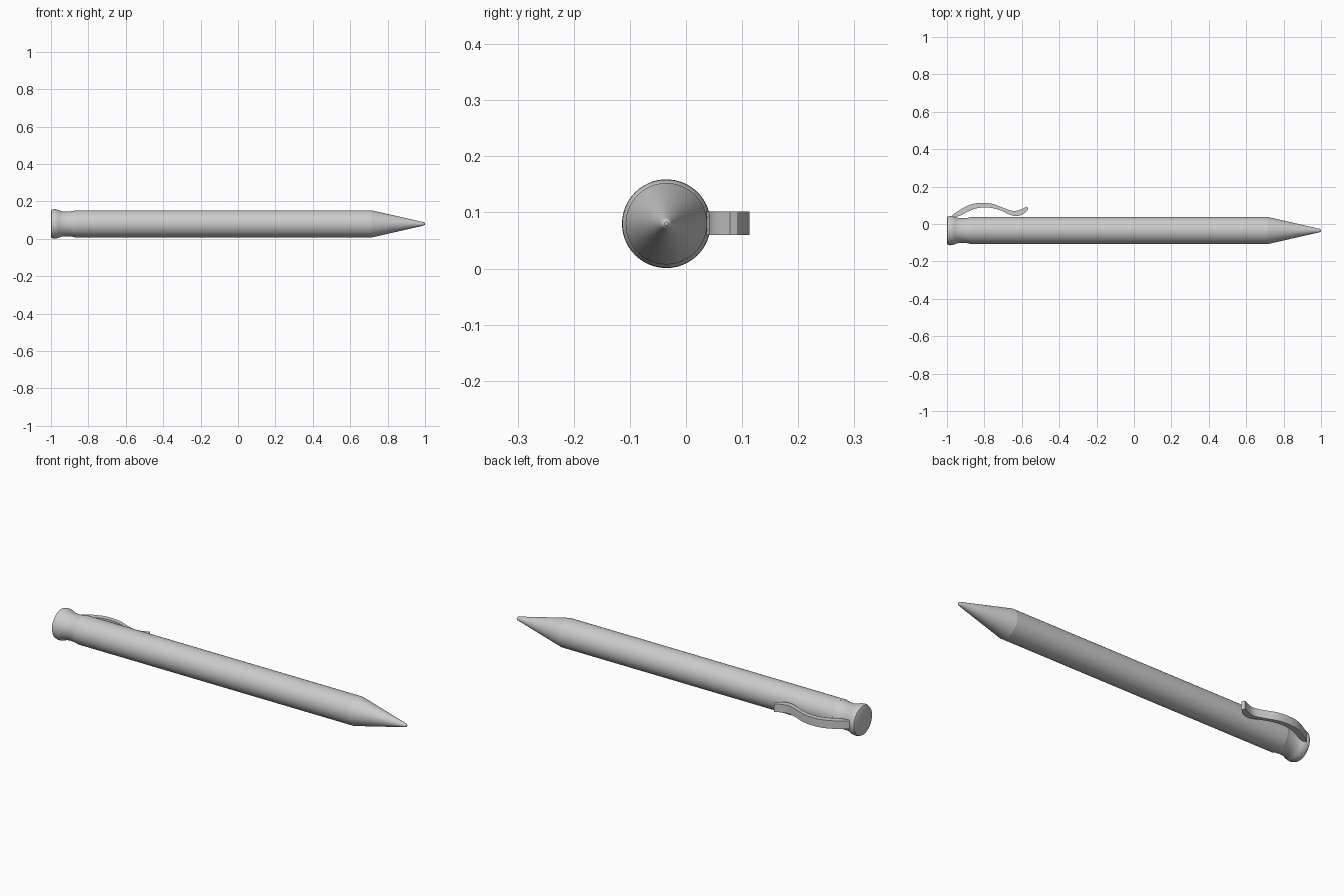
import bpy, bmesh, math
from mathutils import Matrix, Vector

cube = bpy.data.objects.get("Cube")
if cube:
    bpy.data.objects.remove(cube)

AXIS_Y, AXIS_Z = -0.035, 0.08

grey = bpy.data.materials.new("light grey")
grey.use_nodes = True
colour = (0.6, 0.6, 0.6, 1)
grey.diffuse_color = colour
grey.node_tree.nodes["Principled BSDF"].inputs["Base Color"].default_value = colour


def finish(name, bm, angle=30):
    bmesh.ops.recalc_face_normals(bm, faces=bm.faces)
    mesh = bpy.data.meshes.new(name)
    bm.to_mesh(mesh)
    bm.free()
    mesh.materials.append(grey)
    obj = bpy.data.objects.new(name, mesh)
    bpy.context.collection.objects.link(obj)
    bpy.ops.object.select_all(action='DESELECT')
    obj.select_set(True)
    bpy.context.view_layer.objects.active = obj
    bpy.ops.object.shade_smooth_by_angle(angle=math.radians(angle))
    return obj


def lathe(name, profile, angle=30, sides=64):
    """Turn (x, radius) points around the long axis and close both ends."""
    bm = bmesh.new()
    rings = []
    for x, r in profile:
        rings.append([bm.verts.new((x, AXIS_Y + r * math.cos(t), AXIS_Z + r * math.sin(t)))
                      for t in (2 * math.pi * i / sides for i in range(sides))])
    for a, b in zip(rings, rings[1:]):
        for i in range(sides):
            j = (i + 1) % sides
            bm.faces.new((a[i], a[j], b[j], b[i]))
    bm.faces.new(rings[0])
    bm.faces.new(rings[-1])
    return finish(name, bm, angle)


def smooth(points, steps=5):
    """Catmull-Rom curve through the points."""
    p = [Vector(q) for q in points]
    p = [2 * p[0] - p[1]] + p + [2 * p[-1] - p[-2]]
    out = []
    for a, b, c, d in zip(p, p[1:], p[2:], p[3:]):
        for k in range(steps):
            t = k / steps
            out.append(0.5 * (2 * b + (c - a) * t + (2 * a - 5 * b + 4 * c - d) * t ** 2
                              + (3 * b - a - 3 * c + d) * t ** 3))
    return out + [p[-2]]


# Flared push cap
lathe("cap", [(-1, 0.07), (-0.997, 0.075)] + smooth(
    [(-0.985, 0.079), (-0.968, 0.077), (-0.945, 0.069), (-0.92, 0.066),
     (-0.89, 0.068), (-0.87, 0.072)]), 40)

# Straight barrel
lathe("barrel", [(-0.87, 0.0725), (0.715, 0.0725)])

# Writing cone with a blunt rounded point
lathe("tip", [(0.715, 0.0725), (0.985, 0.011), (0.993, 0.009), (0.997, 0.006), (1, 0.003)])

# Wavy pocket clip: side outline extruded across its width
outer = smooth([(-0.975, 0.043), (-0.955, 0.06), (-0.9, 0.093), (-0.85, 0.11), (-0.8, 0.113),
                (-0.75, 0.106), (-0.69, 0.083), (-0.645, 0.07), (-0.61, 0.076), (-0.572, 0.093)])
inner = smooth([(-0.565, 0.078), (-0.595, 0.052), (-0.63, 0.042), (-0.67, 0.052), (-0.72, 0.075),
                (-0.78, 0.088), (-0.84, 0.084), (-0.89, 0.065), (-0.93, 0.045), (-0.965, 0.035)])
bm = bmesh.new()
side = bm.faces.new([bm.verts.new((x, y, 0.06)) for x, y in outer + inner])
up = bmesh.ops.extrude_face_region(bm, geom=[side])
bmesh.ops.translate(bm, vec=(0, 0, 0.042),
                    verts=[v for v in up["geom"] if isinstance(v, bmesh.types.BMVert)])
finish("clip", bm)
